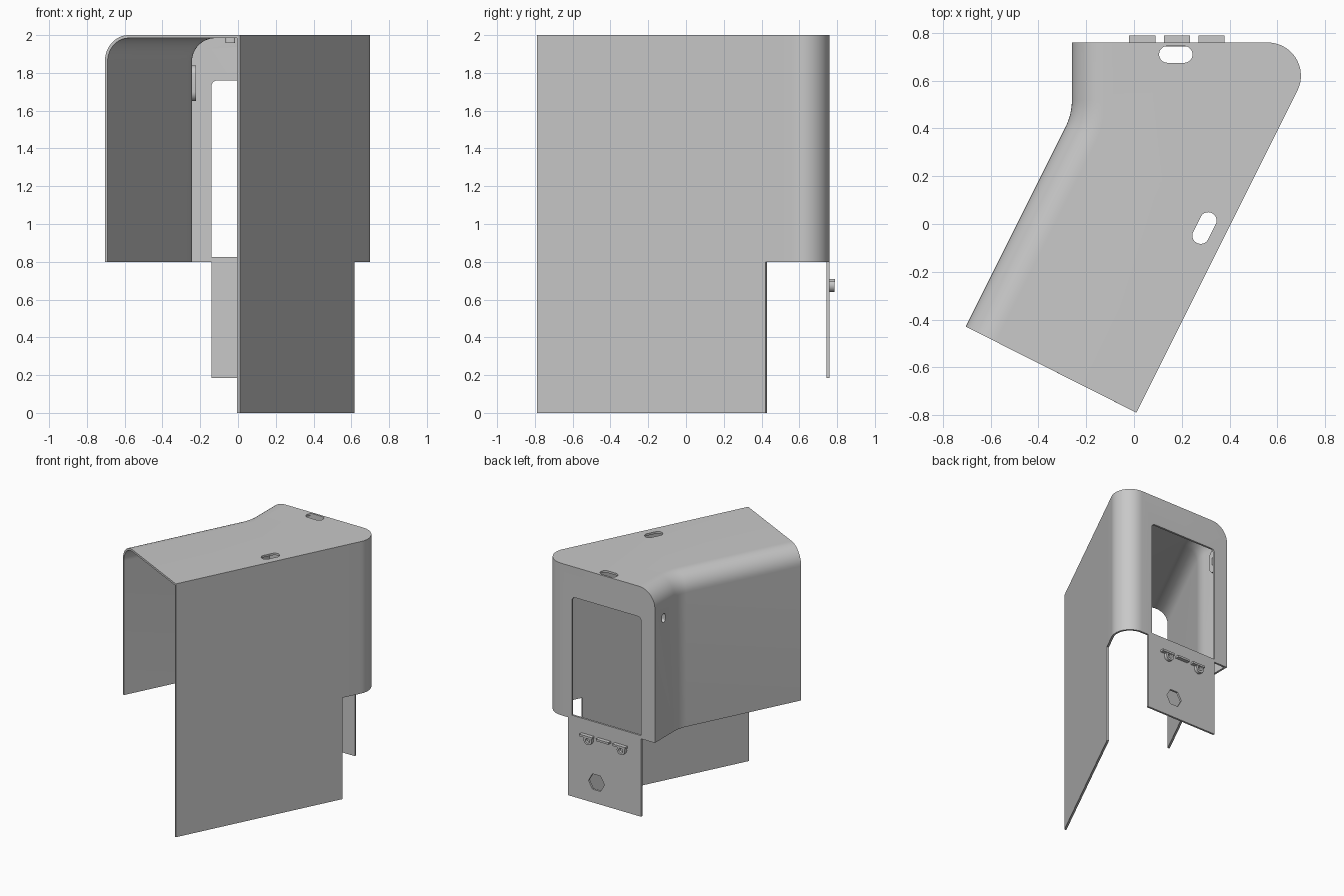
import bpy, bmesh, math
from mathutils import Vector

cube = bpy.data.objects.get("Cube")
if cube:
    bpy.data.objects.remove(cube)

X, Y, Z = Vector((1, 0, 0)), Vector((0, 1, 0)), Vector((0, 0, 1))
THICK, LOW, TOP, ROUND = 0.016, 0.8, 2.0, 0.14

grey = bpy.data.materials.new("light_grey")
grey.use_nodes = True
colour = (0.58, 0.58, 0.58, 1)
grey.diffuse_color = colour
grey.node_tree.nodes["Principled BSDF"].inputs["Base Color"].default_value = colour


def make(name, bm):
    mesh = bpy.data.meshes.new(name)
    bm.to_mesh(mesh)
    bm.free()
    mesh.materials.append(grey)
    obj = bpy.data.objects.new(name, mesh)
    bpy.context.collection.objects.link(obj)
    return obj


def fillet(a, p, b, t, n):
    """Arc that replaces corner p between a and b, with tangent length t."""
    da, db = (a - p).normalized(), (b - p).normalized()
    half = da.angle(db) / 2
    c = p + (da + db).normalized() * t / math.cos(half)
    va, vb = p + da * t - c, p + db * t - c
    radius = va.length
    va.normalize()
    vb.normalize()
    return [c + va.slerp(vb, i / n) * radius for i in range(n + 1)]


def rounded(w, h, top, bottom):
    """Rectangle outline with rounded corners."""
    q = [Vector(s) for s in ((-w/2, -h/2, 0), (w/2, -h/2, 0), (w/2, h/2, 0), (-w/2, h/2, 0))]
    pts = []
    for i, r in enumerate((bottom, bottom, top, top)):
        pts += fillet(q[i - 1], q[i], q[(i + 1) % 4], r, 8) if r else [q[i]]
    return pts


def circle(r, n):
    return [Vector((r * math.cos(math.tau * i / n), r * math.sin(math.tau * i / n), 0))
            for i in range(n)]


def prism(name, pts, centre, u, v, depth):
    """Outline in the u, v plane, given a depth about its centre."""
    bm = bmesh.new()
    n = u.cross(v)
    rings = [[bm.verts.new(Vector(centre) + u * p.x + v * p.y + n * s * depth / 2) for p in pts]
             for s in (-1, 1)]
    bm.faces.new(rings[0][::-1])
    bm.faces.new(rings[1])
    for i in range(len(pts)):
        j = (i + 1) % len(pts)
        bm.faces.new((rings[0][i], rings[0][j], rings[1][j], rings[1][i]))
    return make(name, bm)


def finish(obj, cutters=()):
    """Apply modifiers and cuts, then shade smooth with sharp edges kept."""
    for c in cutters:
        c.hide_render = True
        m = obj.modifiers.new("cut", 'BOOLEAN')
        m.operation, m.solver, m.object = 'DIFFERENCE', 'EXACT', c
    bpy.context.view_layer.update()
    dg = bpy.context.evaluated_depsgraph_get()
    mesh = bpy.data.meshes.new_from_object(obj.evaluated_get(dg))
    obj.modifiers.clear()
    obj.data = mesh
    for p in mesh.polygons:
        p.use_smooth = True
    mesh.set_sharp_from_angle(angle=math.radians(30))


# Plan of the cover
front = Vector((0.01, -0.79, 0))
left_front = Vector((-0.705, -0.43, 0))
back_left = Vector((-0.26, 0.76, 0))
bend = Vector((-0.26, 0.46, 0))
back_right = Vector((0.785, 0.76, 0))
split = front.lerp(back_right, 0.782)
corner = fillet(front, back_right, back_left, 0.225, 16)
left = [back_left] + fillet(back_left, bend, left_front, 0.06, 8) + [left_front]
tab = [Vector((0.5, 0.76, 0)), Vector((-0.14, 0.76, 0))]


# Left wall rolls over into the roof: offset rows of the left path
def offset_row(d, z):
    row = []
    for i, p in enumerate(left):
        d0 = (p - left[i - 1]).normalized() if i else (left[1] - p).normalized()
        d1 = (left[i + 1] - p).normalized() if i < len(left) - 1 else d0
        n = Z.cross(d0 + d1).normalized()
        row.append(p + n * d / n.dot(Z.cross(d0)) + Z * z)
    return row


rows = [offset_row(0, LOW)]
for k in range(13):
    a = math.pi / 2 * k / 12
    rows.append(offset_row(ROUND * (1 - math.cos(a)), TOP - ROUND + ROUND * math.sin(a)))

shell = bmesh.new()


def face(*pts):
    shell.faces.new([shell.verts.new(p) for p in pts])


for lo, hi in zip(rows, rows[1:]):
    for i in range(len(left) - 1):
        face(lo[i], lo[i + 1], hi[i + 1], hi[i])
lo, hi = Z * LOW, Z * TOP
# Long side wall, round corner, back wall, hanging tab and roof
face(front, split, split + lo, split + hi, front + hi)
for a, b in zip([split] + corner, corner):
    face(a + lo, b + lo, b + hi, a + hi)
face(corner[-1] + lo, tab[0] + lo, tab[1] + lo, *[r[0] for r in rows], corner[-1] + hi)
face(tab[0] + Z * 0.185, tab[1] + Z * 0.185, tab[1] + lo, tab[0] + lo)
face(front + hi, split + hi, *[p + hi for p in corner], *rows[-1])
bmesh.ops.remove_doubles(shell, verts=shell.verts, dist=0.0002)
cover = make("cover_shell", shell)
solid = cover.modifiers.new("thickness", 'SOLIDIFY')
solid.thickness, solid.offset, solid.use_even_offset = THICK, -1, True

# Openings
along = (back_right - front).normalized()
slot = rounded(0.14, 0.07, 0.0349, 0.0349)
side_hole = prism("side_hole_cutter", rounded(0.04, 0.07, 0.0199, 0.0199),
                  (-0.25, 0.65, 1.745), Y, Z, 0.2)
cutters = [
    prism("window_cutter", rounded(0.605, 0.935, 0.03, 0), (0.1625, 0.76, 1.2925), -X, Z, 0.1),
    prism("back_slot_cutter", slot, (0.175, 0.71, TOP), X, Y, 0.1),
    prism("side_slot_cutter", slot, (0.295, -0.017, TOP), along, Z.cross(along), 0.1),
    prism("hex_cutter", circle(0.07, 6), (0.25, 0.76, 0.35), -X, Z, 0.1),
    side_hole]
finish(cover, cutters)

# Backing plate around the side hole
plate = prism("side_hole_plate", rounded(0.1, 0.19, 0.0499, 0.0499),
              (-0.234, 0.65, 1.745), Y, Z, 0.024)
finish(plate, [side_hole])

# Small nub under the roof
finish(prism("roof_nub", rounded(0.05, 0.05, 0.01, 0.01), (-0.04, 0.68, 1.973), X, Y, 0.03))

# Ledges on the tab, with rings below the outer two
for i, x in enumerate((0.035, 0.18, 0.325)):
    finish(prism("tab_ledge_%d" % i, rounded(0.11, 0.016, 0, 0), (x, 0.774, 0.702), -X, Z, 0.032))
for i, x in enumerate((0.02, 0.31)):
    ring = prism("tab_ring_%d" % i, circle(0.035, 24), (x, 0.772, 0.675), -X, Z, 0.028)
    bore = prism("bore_cutter", circle(0.018, 24), (x, 0.79, 0.675), -X, Z, 0.05)
    finish(ring, [bore])
    cutters.append(bore)

for c in cutters:
    bpy.data.objects.remove(c)
